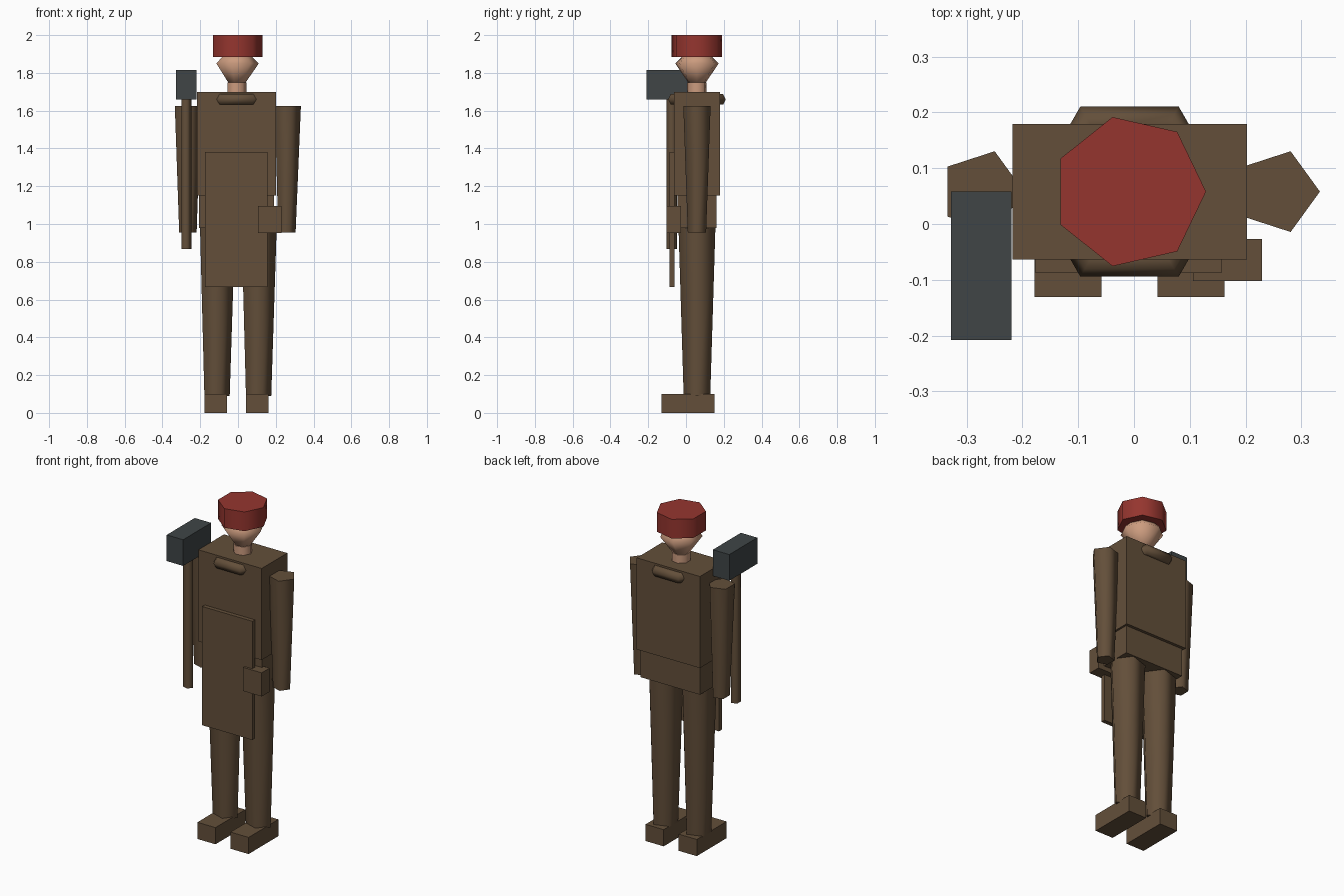
import bpy, bmesh
from math import radians, cos, sin, tau

default = bpy.data.objects.get("Cube")
if default:
    bpy.data.objects.remove(default, do_unlink=True)

CX, CY = -0.008, 0.058  # body axis


def material(name, rgb):
    m = bpy.data.materials.new(name)
    m.use_nodes = True
    m.diffuse_color = (*rgb, 1)
    m.node_tree.nodes["Principled BSDF"].inputs["Base Color"].default_value = (*rgb, 1)
    return m


brown = material("brown cloth", (0.125, 0.078, 0.042))
red = material("red cap", (0.30, 0.036, 0.028))
skin = material("skin", (0.60, 0.33, 0.21))
steel = material("dark steel", (0.050, 0.060, 0.062))


def finish(name, bm, mat, smooth=True):
    bmesh.ops.recalc_face_normals(bm, faces=bm.faces)
    mesh = bpy.data.meshes.new(name)
    bm.to_mesh(mesh)
    bm.free()
    mesh.materials.append(mat)
    obj = bpy.data.objects.new(name, mesh)
    bpy.context.collection.objects.link(obj)
    if smooth:
        bpy.ops.object.select_all(action='DESELECT')
        obj.select_set(True)
        bpy.context.view_layer.objects.active = obj
        bpy.ops.object.shade_smooth_by_angle(angle=radians(85))


def box(name, mat, x, y, z):
    """Box from (min, max) ranges."""
    bm = bmesh.new()
    bmesh.ops.create_cube(bm, size=1)
    for v in bm.verts:
        v.co = [r[0] if c < 0 else r[1] for r, c in zip((x, y, z), v.co)]
    finish(name, bm, mat, smooth=False)


def lathe(name, mat, sides, rings):
    """Capped prism through rings of (x, y, z, radius), one corner toward +x."""
    bm = bmesh.new()
    loops = [[bm.verts.new((x + r * cos(tau * i / sides), y + r * sin(tau * i / sides), z))
              for i in range(sides)] for x, y, z, r in rings]
    for a, b in zip(loops, loops[1:]):
        for i in range(sides):
            j = (i + 1) % sides
            bm.faces.new((a[i], a[j], b[j], b[i]))
    bm.faces.new(loops[0])
    bm.faces.new(loops[-1])
    finish(name, bm, mat)


def ring(name, mat, major, minor, z, sides, section):
    """Low-poly torus around the body axis."""
    bm = bmesh.new()
    loops = []
    for i in range(sides):
        a = tau * i / sides
        loop = []
        for k in range(section):
            b = tau * k / section
            r = major + minor * cos(b)
            loop.append(bm.verts.new((CX + r * cos(a), CY + r * sin(a), z + minor * sin(b))))
        loops.append(loop)
    for i in range(sides):
        p, q = loops[i], loops[(i + 1) % sides]
        for k in range(section):
            n = (k + 1) % section
            bm.faces.new((p[k], q[k], q[n], p[n]))
    finish(name, bm, mat)


# Body
box("torso", brown, (-0.218, 0.202), (-0.064, 0.179), (1.15, 1.70))
box("pelvis", brown, (-0.206, 0.19), (-0.045, 0.161), (0.98, 1.16))
ring("collar", brown, 0.143, 0.033, 1.66, 6, 6)

# Head
lathe("neck", skin, 7, [(CX, CY, 1.69, 0.053), (CX, CY, 1.75, 0.053)])
lathe("head", skin, 7, [(CX, CY, 1.74, 0.042), (CX, CY, 1.85, 0.118), (CX, CY, 1.90, 0.068)])
lathe("cap", red, 7, [(CX, CY, 1.885, 0.137), (CX, CY, 2.0, 0.137)])

# Limbs
for side, s in (("left", 1), ("right", -1)):
    leg, hand, shoulder = CX + s * 0.11, CX + s * 0.262, CX + s * 0.265
    lathe(side + "_leg", brown, 5, [(leg, CY, 0.09, 0.074), (leg, CY, 0.99, 0.103)])
    lathe(side + "_arm", brown, 5, [(hand, CY, 0.955, 0.051), (shoulder, CY, 1.625, 0.076)])
    box(side + "_foot", brown, (leg - 0.06, leg + 0.06), (-0.131, 0.152), (0, 0.10))

# Apron and pouch
box("apron", brown, (-0.176, 0.157), (-0.088, -0.062), (0.667, 1.38))
box("pouch", brown, (0.106, 0.229), (-0.102, -0.027), (0.953, 1.095))

# Hammer
lathe("hammer_handle", brown, 5, [(-0.276, -0.075, 0.868, 0.029), (-0.276, -0.075, 1.67, 0.029)])
box("hammer_head", steel, (-0.328, -0.219), (-0.208, 0.058), (1.658, 1.815))
